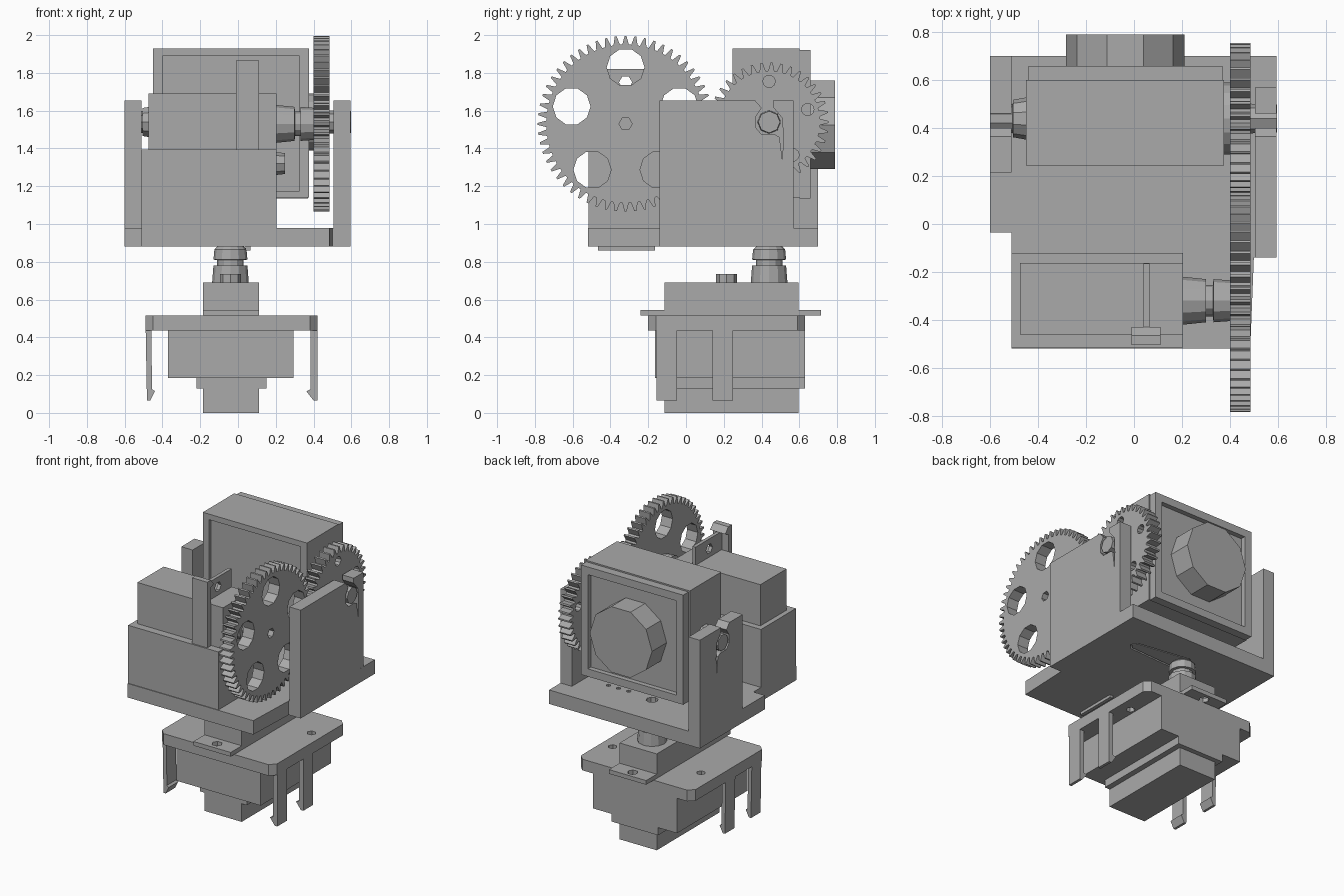
import bpy, bmesh
from math import cos, sin, pi, tau
from mathutils import Vector

cube = bpy.data.objects.get("Cube")
if cube:
    bpy.data.objects.remove(cube, do_unlink=True)

grey = bpy.data.materials.new("plain_grey")
grey.use_nodes = True
grey.diffuse_color = (0.4, 0.4, 0.4, 1)
grey.node_tree.nodes["Principled BSDF"].inputs["Base Color"].default_value = (0.4, 0.4, 0.4, 1)


def place(axis, d, p):
    """Point p of a section lying at depth d along an axis."""
    a, b = p
    return Vector({"x": (d, a, b), "y": (a, d, b), "z": (a, b, d)}[axis])


def loft(name, axis, sections):
    """Skin sections, given as (depth, points), along an axis."""
    bm = bmesh.new()
    rings = [[bm.verts.new(place(axis, d, p)) for p in pts] for d, pts in sections]
    n = len(rings[0])
    for lo, hi in zip(rings, rings[1:]):
        for i in range(n):
            j = (i + 1) % n
            bm.faces.new((lo[i], lo[j], hi[j], hi[i]))
    bm.faces.new(rings[0][::-1])
    bm.faces.new(rings[-1])
    bmesh.ops.recalc_face_normals(bm, faces=bm.faces)
    mesh = bpy.data.meshes.new(name)
    bm.to_mesh(mesh)
    bm.free()
    mesh.materials.append(grey)
    obj = bpy.data.objects.new(name, mesh)
    bpy.context.collection.objects.link(obj)
    return obj


def prism(name, axis, lo, hi, pts):
    return loft(name, axis, [(lo, pts), (hi, pts)])


def box(name, x, y, z):
    return prism(name, "z", *z, [(x[0], y[0]), (x[1], y[0]), (x[1], y[1]), (x[0], y[1])])


def ngon(c, r, n):
    return [(c[0] + r * cos(tau * i / n), c[1] + r * sin(tau * i / n)) for i in range(n)]


def lathe(name, axis, c, steps, n=12):
    """Turned part from (depth, radius) steps."""
    return loft(name, axis, [(d, ngon(c, r, n)) for d, r in steps])


def cut(obj, cutters):
    for c in cutters:
        mod = obj.modifiers.new("cut", "BOOLEAN")
        mod.operation = "DIFFERENCE"
        mod.solver = "EXACT"
        mod.object = c
        bpy.context.view_layer.objects.active = obj
        bpy.ops.object.modifier_apply(modifier=mod.name)
        bpy.data.objects.remove(c, do_unlink=True)


def drill(obj, axis, lo, hi, centres, r, n=6):
    cut(obj, [lathe("drill", axis, c, [(lo, r), (hi, r)], n) for c in centres])


def gear(name, c, outer, teeth, ring, hole, bore, phase, spin):
    """Spur gear in the x plane with five lightening holes."""
    pts = []
    for t in range(teeth):
        for f, r in ((-0.36, outer - 0.045), (-0.1, outer), (0.1, outer), (0.36, outer - 0.045)):
            a = tau * (t + f + phase) / teeth
            pts.append((c[0] + r * cos(a), c[1] + r * sin(a)))
    g = prism(name, "x", 0.40, 0.485, pts)
    centres = [(c[0] + ring * cos(spin + tau * i / 5), c[1] + ring * sin(spin + tau * i / 5))
               for i in range(5)]
    drill(g, "x", 0.3, 0.6, centres, hole, 10)
    drill(g, "x", 0.3, 0.6, [c], bore, 6)


PAN = (-0.04, 0.44)      # x, y of the turning axis
TILT = (0.44, 1.54)      # y, z of the camera axis
DRIVE = (-0.32, 1.53)    # y, z of the tilt servo shaft

# Pan servo
box("pan_servo_body", (-0.185, 0.11), (-0.115, 0.595), (0, 0.69))
ears = box("pan_servo_ears", (-0.185, 0.11), (-0.24, 0.715), (0.515, 0.545))
drill(ears, "z", 0.4, 0.6, [(-0.04, -0.18), (-0.04, 0.66)], 0.035)
lathe("pan_servo_boss", "z", (-0.04, 0.215), [(0.69, 0.055), (0.735, 0.055)], 8)
lathe("pan_shaft", "z", PAN, [(0.69, 0.097), (0.78, 0.09), (0.781, 0.07), (0.81, 0.07),
                              (0.811, 0.09), (0.865, 0.085), (0.88, 0.07)])

# Mounting bracket with clip legs
plate = prism("bracket_plate", "z", 0.435, 0.515,
              [(-0.49, -0.16), (-0.45, -0.2), (0.38, -0.2), (0.42, -0.16),
               (0.42, 0.59), (0.38, 0.63), (-0.45, 0.63), (-0.49, 0.59)])
drill(plate, "z", 0.4, 0.6, [(-0.37, 0.36), (0.33, 0.36)], 0.03)
box("bracket_collar", (-0.37, 0.295), (-0.165, 0.63), (0.185, 0.435))
box("bracket_lower_collar", (-0.22, 0.15), (-0.115, 0.63), (0.13, 0.185))
right_leg = [(0.42, 0.515), (0.42, 0.065), (0.4, 0.065), (0.362, 0.115), (0.385, 0.125), (0.385, 0.515)]
left_leg = [(-0.49, 0.515), (-0.482, 0.065), (-0.465, 0.065), (-0.44, 0.115), (-0.455, 0.125), (-0.46, 0.515)]
for side, profile in (("left", right_leg), ("right", left_leg)):
    for place_name, y in (("front", -0.155), ("middle", 0.14)):
        prism(f"{side}_{place_name}_leg", "y", y, y + 0.108, profile)

# Turning cradle floor, with shaft hole and horn slot underneath
floor = prism("cradle_floor", "z", 0.88, 0.98,
              [(-0.6, 0.7), (-0.6, -0.035), (-0.51, -0.035), (-0.51, -0.52),
               (0.485, -0.52), (0.5, -0.14), (0.595, -0.14), (0.595, 0.7)])
slot = prism("slot", "z", 0.85, 0.9, [(-0.04, 0.52), (-0.11, 0.44), (-0.04, 0.36),
                                     (0.35, 0.38), (0.38, 0.42), (0.35, 0.46)])
cut(floor, [slot])
drill(floor, "z", 0.8, 1.1, [PAN], 0.04, 8)
drill(floor, "z", 0.8, 1.1, [(x, 0.42) for x in (0.16, 0.24, 0.32)], 0.016)
prism("pan_horn", "z", 0.882, 0.9, [(-0.04, 0.51), (-0.1, 0.44), (-0.04, 0.37),
                                    (0.345, 0.39), (0.37, 0.42), (0.345, 0.45)])

# Side walls sharing one open bearing notch
notch = [(0.46, 1.655), (0.46, 1.62), (0.51, 1.56), (0.515, 1.45), (0.51, 1.34), (0.495, 1.46),
         (0.47, 1.475), (0.4, 1.475), (0.37, 1.51), (0.37, 1.57), (0.4, 1.615), (0.365, 1.655)]
for name, x0, x1, y0, y1 in (("left_wall", 0.505, 0.595, -0.14, 0.57),
                             ("right_wall", -0.6, -0.51, 0.215, 0.7)):
    prism(name, "x", x0, x1, [(y0, 0.98), (y1, 0.98), (y1, 1.655)] + notch + [(y0, 1.655)])

# Tilt servo in its holder
box("servo_holder", (-0.51, 0.205), (-0.515, -0.12), (0.98, 1.395))
box("tilt_servo_body", (-0.475, 0.204), (-0.46, -0.163), (1.39, 1.69))
tilt_ears = box("tilt_servo_ears", (0.04, 0.065), (-0.465, -0.165), (0.86, 1.82))
drill(tilt_ears, "x", 0, 0.1, [(-0.32, 1.75)], 0.035)
prism("servo_clip", "x", -0.01, 0.11, [(-0.505, 1.39), (-0.465, 1.39), (-0.465, 1.81),
                                      (-0.43, 1.825), (-0.465, 1.865), (-0.505, 1.865)])
lathe("tilt_servo_boss", "x", (-0.32, 1.32), [(0.204, 0.06), (0.25, 0.055)], 8)
lathe("tilt_shaft", "x", DRIVE, [(0.204, 0.1), (0.3, 0.09), (0.301, 0.065), (0.33, 0.065),
                                 (0.331, 0.09), (0.4, 0.085)])

# Gears
gear("drive_gear", DRIVE, 0.465, 56, 0.3, 0.1, 0.035, 0.0, pi / 2)
gear("camera_gear", TILT, 0.315, 37, 0.215, 0.033, 0.03, 0.0, pi / 2)

# Camera head with recessed faces
head = box("camera_box", (-0.45, 0.375), (0.245, 0.6), (1.14, 1.93))
cut(head, [box("front_recess", (-0.4, 0.325), (0.2, 0.265), (1.175, 1.89))])
frame = box("camera_frame", (-0.44, 0.37), (0.6, 0.66), (1.135, 1.92))
cut(frame, [box("back_recess", (-0.385, 0.315), (0.625, 0.7), (1.19, 1.865))])
lathe("lens", "y", (-0.037, 1.525), [(0.61, 0.247), (0.79, 0.247)], 10)

# Camera pivots
lathe("left_pivot", "x", TILT, [(0.37, 0.15), (0.402, 0.15)], 16)
lathe("left_axle", "x", TILT, [(0.48, 0.062), (0.597, 0.058)], 8)
lathe("right_pivot", "x", TILT, [(-0.45, 0.088), (-0.505, 0.078), (-0.506, 0.06), (-0.6, 0.058)], 10)
